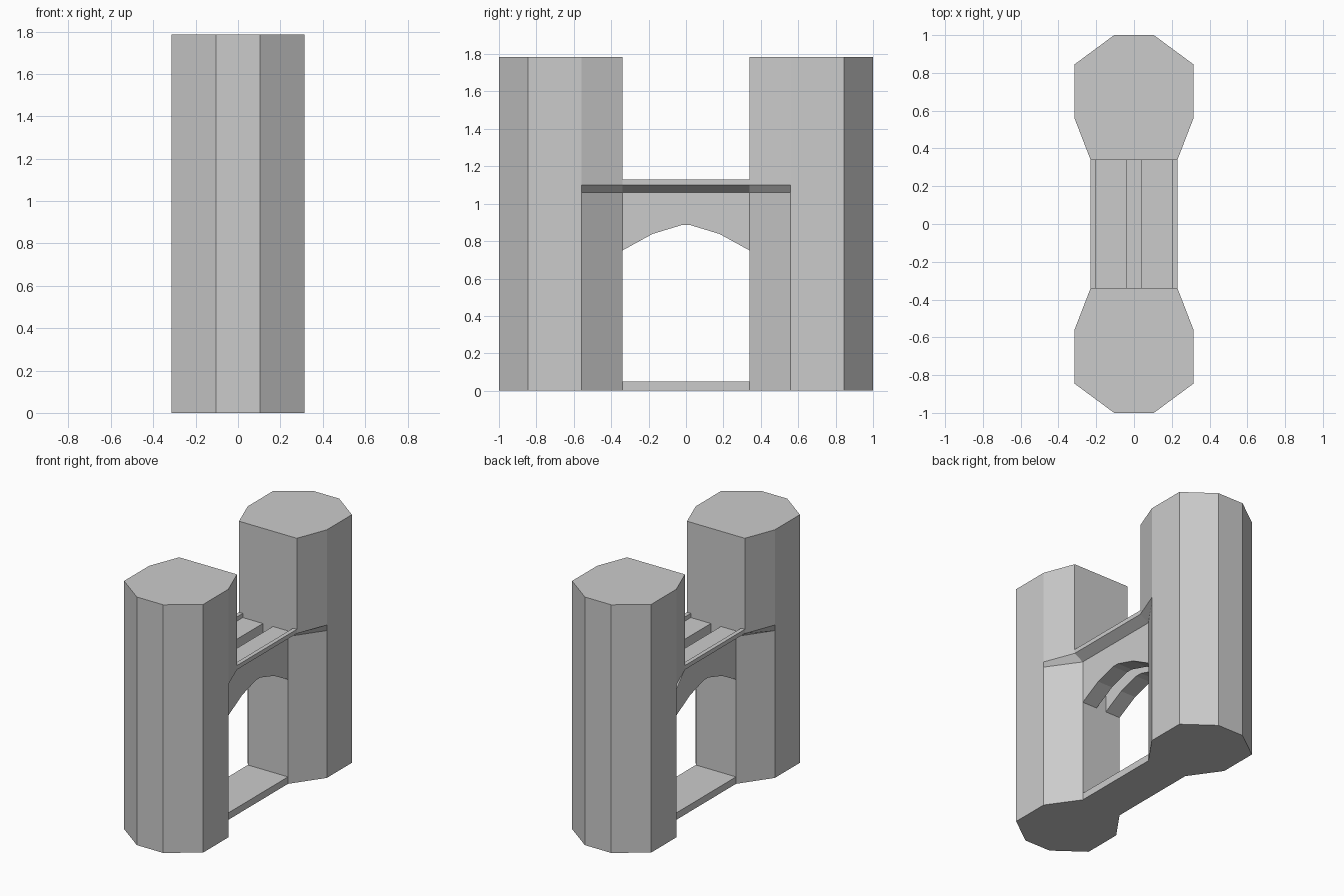
import bpy, bmesh, math

if "Cube" in bpy.data.objects:
    bpy.data.objects.remove(bpy.data.objects["Cube"])

TOP = 1.785       # tower height
GATE = 0.34       # half width of the gateway


def loft(name, rings, mirror=None):
    """Closed solid through a list of equal-length rings, optionally mirrored on an axis."""
    bm = bmesh.new()
    loops = [[bm.verts.new(p) for p in ring] for ring in rings]
    n = len(loops[0])
    for a, b in zip(loops, loops[1:]):
        for i in range(n):
            j = (i + 1) % n
            bm.faces.new((a[i], a[j], b[j], b[i]))
    bm.faces.new(loops[0])
    bm.faces.new(loops[-1])
    bmesh.ops.recalc_face_normals(bm, faces=bm.faces[:])
    # merge coplanar faces into clean flat sides
    bmesh.ops.dissolve_limit(bm, angle_limit=math.radians(0.5),
                             verts=bm.verts[:], edges=bm.edges[:])
    mesh = bpy.data.meshes.new(name)
    bm.to_mesh(mesh)
    bm.free()
    obj = bpy.data.objects.new(name, mesh)
    bpy.context.collection.objects.link(obj)
    if mirror is not None:
        mod = obj.modifiers.new("mirror", 'MIRROR')
        mod.use_axis = [axis == mirror for axis in range(3)]
        mod.use_mirror_merge = False
    return obj


# Towers: eight-sided plan, inner corners cut back below the ledge
def tower_ring(z, inner_x):
    half = [(inner_x, GATE), (0.315, 0.56), (0.315, 0.845), (0.105, 1.0)]
    plan = half + [(-x, y) for x, y in reversed(half)]
    return [(x, y, z) for x, y in plan]


loft("gate_towers",
     [tower_ring(0, 0.16), tower_ring(1.06, 0.16),
      tower_ring(1.10, 0.23), tower_ring(TOP, 0.23)], mirror=1)

# Arched bridge walls: flared parapet and walkway, with a slot between the pair
arch = [(-GATE, 0.75), (-0.18, 0.838), (-0.025, 0.885),
        (0.025, 0.885), (0.18, 0.838), (GATE, 0.75)]


def wall_ring(y, z):
    section = [(0.04, z), (0.16, z), (0.16, 1.06), (0.23, 1.10),
               (0.23, 1.13), (0.20, 1.13), (0.20, 1.10), (0.04, 1.10)]
    return [(x, y, h) for x, h in section]


loft("arched_bridge_walls", [wall_ring(y, z) for y, z in arch], mirror=0)

# Threshold slab between the towers
loft("threshold", [[(-0.16, y, 0), (0.16, y, 0), (0.16, y, 0.05), (-0.16, y, 0.05)]
                   for y in (-GATE, GATE)])
